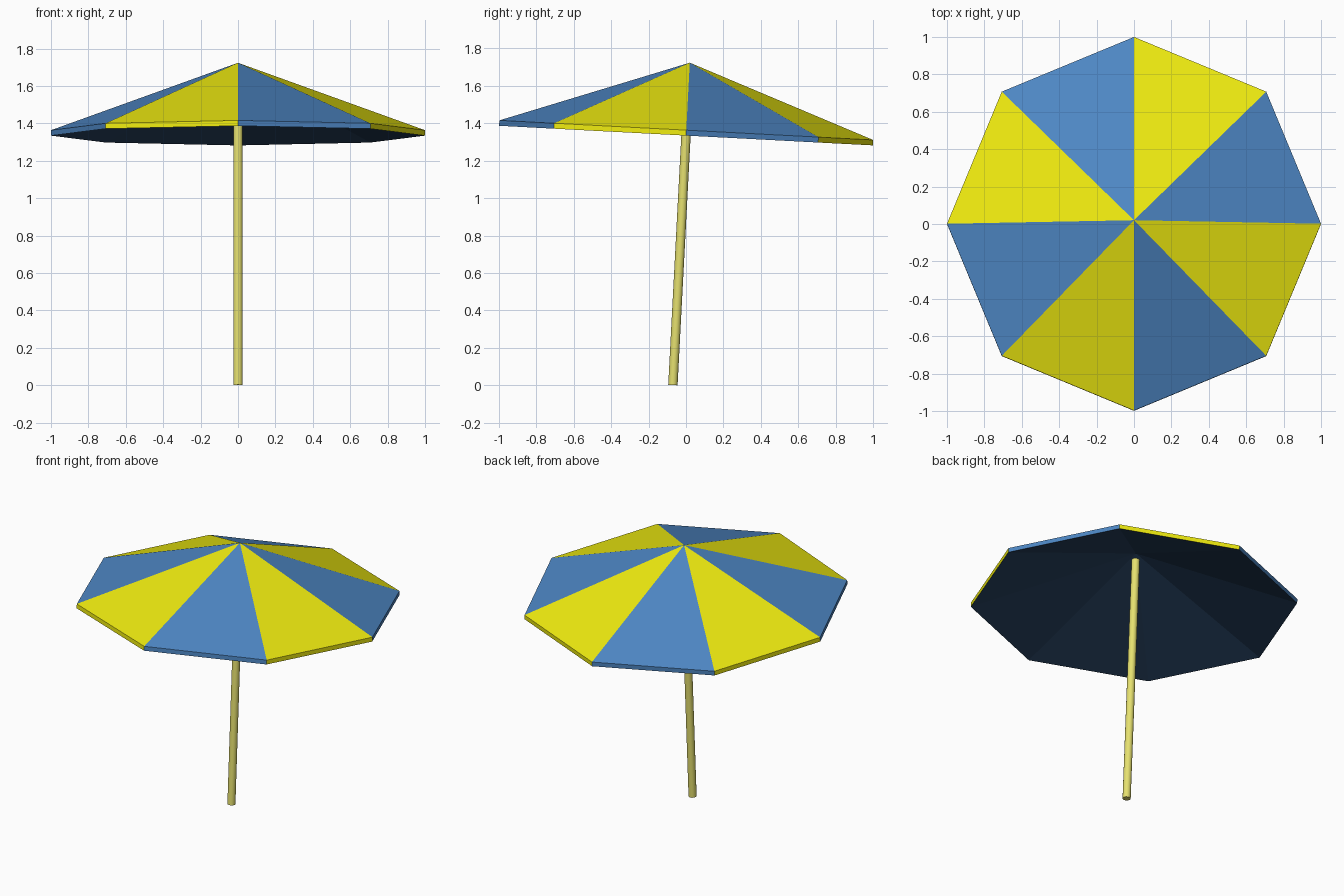
import bpy, bmesh
from math import sin, cos, pi, radians
from mathutils import Matrix

if "Cube" in bpy.data.objects:
    bpy.data.objects.remove(bpy.data.objects["Cube"])

SIDES, RADIUS = 8, 1.0
RIM_LOW, RIM_TOP = 1.335, 1.364
APEX_IN, APEX_OUT = 1.69, 1.725
POLE_R, POLE_TOP = 0.025, 1.645

# whole parasol leans back by three degrees
TILT = Matrix.Translation((0, -0.07, 0.0013)) @ Matrix.Rotation(radians(-3), 4, 'X')


def material(name, rgb):
    mat = bpy.data.materials.new(name)
    mat.diffuse_color = (*rgb, 1)
    mat.use_nodes = True
    mat.node_tree.nodes["Principled BSDF"].inputs["Base Color"].default_value = mat.diffuse_color
    return mat


def add_object(name, bm, mats):
    bm.transform(TILT)
    mesh = bpy.data.meshes.new(name)
    bm.to_mesh(mesh)
    bm.free()
    for m in mats:
        mesh.materials.append(m)
    ob = bpy.data.objects.new(name, mesh)
    bpy.context.collection.objects.link(ob)
    return ob


blue = material("blue_cloth", (0.075, 0.24, 0.55))
yellow = material("yellow_cloth", (0.87, 0.84, 0.005))
navy = material("dark_lining", (0.02, 0.053, 0.115))
wood = material("pale_wood", (0.79, 0.75, 0.16))

# canopy: striped panels, short rim, dark conical lining
bm = bmesh.new()


def ring(z):
    return [bm.verts.new((RADIUS * cos(2 * pi * i / SIDES), RADIUS * sin(2 * pi * i / SIDES), z))
            for i in range(SIDES)]


low, top = ring(RIM_LOW), ring(RIM_TOP)
inner, outer = bm.verts.new((0, 0, APEX_IN)), bm.verts.new((0, 0, APEX_OUT))
for i in range(SIDES):
    j = (i + 1) % SIDES
    bm.faces.new((top[i], top[j], outer)).material_index = i % 2
    bm.faces.new((low[i], low[j], top[j], top[i])).material_index = i % 2
    bm.faces.new((low[j], low[i], inner)).material_index = 2
add_object("canopy", bm, [blue, yellow, navy])

# pole: slim round post
bm = bmesh.new()
bmesh.ops.create_cone(bm, cap_ends=True, segments=16, radius1=POLE_R, radius2=POLE_R, depth=POLE_TOP,
                      matrix=Matrix.Translation((0, 0, POLE_TOP / 2)))
for f in bm.faces:
    f.smooth = len(f.verts) == 4
for e in bm.edges:
    e.smooth = all(len(f.verts) == 4 for f in e.link_faces)
add_object("pole", bm, [wood])
